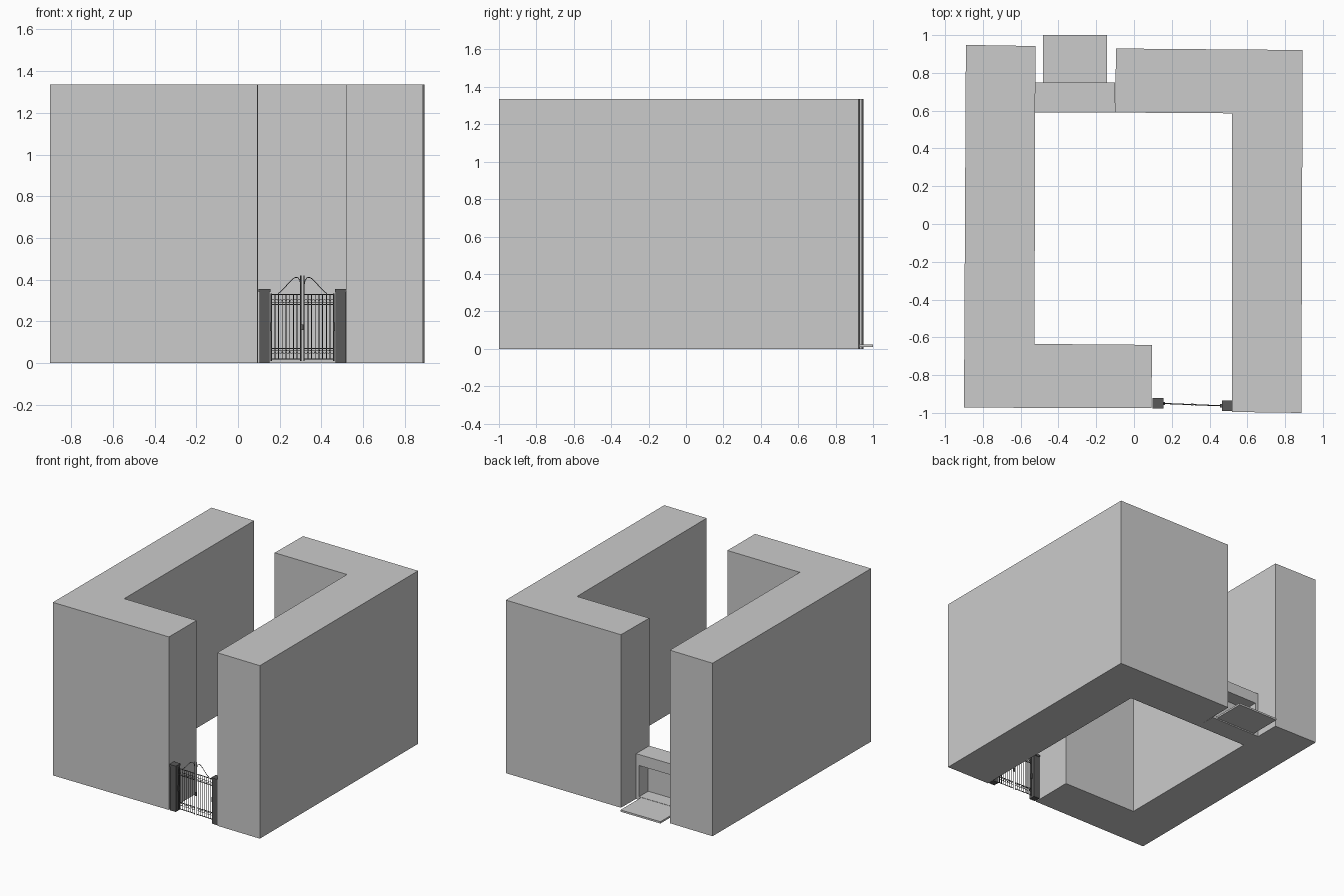
import bpy, bmesh, math
from mathutils import Vector

if "Cube" in bpy.data.objects:
    bpy.data.objects.remove(bpy.data.objects["Cube"])

H = 1.335

dark = bpy.data.materials.new("dark_metal")
dark.diffuse_color = (0.1, 0.1, 0.1, 1)
dark.use_nodes = True
dark.node_tree.nodes["Principled BSDF"].inputs["Base Color"].default_value = dark.diffuse_color


def finish(name, bm, mat=None):
    bmesh.ops.recalc_face_normals(bm, faces=bm.faces)
    me = bpy.data.meshes.new(name)
    bm.to_mesh(me)
    bm.free()
    ob = bpy.data.objects.new(name, me)
    bpy.context.collection.objects.link(ob)
    if mat:
        me.materials.append(mat)
    return ob


def prism(name, outline, z0, z1, mat=None):
    bm = bmesh.new()
    base = bm.faces.new([bm.verts.new((x, y, z0)) for x, y in outline])
    top = bmesh.ops.extrude_face_region(bm, geom=[base], use_keep_orig=True)["geom"]
    bmesh.ops.translate(bm, vec=(0, 0, z1 - z0),
                        verts=[v for v in top if isinstance(v, bmesh.types.BMVert)])
    return finish(name, bm, mat)


def box(name, x, y, z, mat=None):
    return prism(name, [(x[0], y[0]), (x[1], y[0]), (x[1], y[1]), (x[0], y[1])], z[0], z[1], mat)


def wires(name, paths, radius):
    """Thin round bars; each path is (points, closed)."""
    cu = bpy.data.curves.new(name, 'CURVE')
    cu.dimensions = '3D'
    cu.bevel_depth = radius
    cu.bevel_resolution = 1
    cu.use_fill_caps = True
    for pts, closed in paths:
        sp = cu.splines.new('POLY')
        sp.points.add(len(pts) - 1)
        for p, co in zip(sp.points, pts):
            p.co = (*co, 1)
        sp.use_cyclic_u = closed
    cu.materials.append(dark)
    ob = bpy.data.objects.new(name, cu)
    bpy.context.collection.objects.link(ob)


# Two L-shaped building blocks
prism("left_block", [(-0.89, 0.948), (-0.522, 0.942), (-0.527, -0.635), (0.095, -0.64),
                     (0.093, -0.975), (-0.9, -0.972)], 0, H)
prism("right_block", [(0.893, 0.921), (-0.095, 0.929), (-0.1, 0.59), (0.52, 0.586),
                      (0.52, -0.995), (0.886, -1.0)], 0, H)

# Entrance porch with a recessed opening facing the back
x0, x1, y0, y1, top = -0.524, -0.1, 0.59, 0.75, 0.35
bm = bmesh.new()
bmesh.ops.create_cube(bm, size=1)
for v in bm.verts:
    v.co = Vector(((x0 + x1) / 2 + v.co.x * (x1 - x0), (y0 + y1) / 2 + v.co.y * (y1 - y0),
                   top / 2 + v.co.z * top))
bm.normal_update()
face = max(bm.faces, key=lambda f: f.normal.y)
bmesh.ops.inset_region(bm, faces=[face], thickness=0.03)
for v in face.verts:
    v.co.x = x0 + 0.025 if v.co.x < (x0 + x1) / 2 else x1 - 0.025
    v.co.z = 0.025 if v.co.z < top / 2 else 0.265
inner = bmesh.ops.extrude_discrete_faces(bm, faces=[face])["faces"][0]
bmesh.ops.translate(bm, vec=(0, -0.11, 0), verts=inner.verts)
bmesh.ops.remove_doubles(bm, verts=bm.verts, dist=1e-5)
finish("entrance_porch", bm)
box("entrance_step", (-0.482, -0.142), (0.75, 1.0), (0.009, 0.023))


# Gate follows a slightly skewed line between its posts
def gy(x):
    return -0.95 - 0.04 * (x - 0.155)


def P(x, z):
    return (x, gy(x), z)


for side, cx, cy in (("left", 0.127, -0.95), ("right", 0.493, -0.963)):
    for part, h, z in (("post", 0.025, (0, 0.34)), ("post_cap", 0.028, (0.34, 0.355))):
        box(f"gate_{side}_{part}", (cx - h, cx + h), (cy - h, cy + h), z, dark)

# Gate leaves, mirrored about the gate centre
MID = 0.309
frame, bars, rings = [], [], []
for s in (-1, 1):
    a, b = 0.008, 0.15                     # distances from the centre line
    X = lambda d: MID + s * d
    for z in (0.02, 0.07, 0.28, 0.33):
        frame.append(([P(X(a), z), P(X(b), z)], False))
    frame.append(([P(X(b), 0.01), P(X(b), 0.335)], False))
    frame.append(([P(X(a), 0.01), P(X(a), 0.42)], False))
    n = 8
    step = (b - a) / n
    for i in range(1, n):
        bars.append(([P(X(a + i * step), 0.02), P(X(a + i * step), 0.33)], False))
    for i in range(n):
        for zc in (0.055, 0.297):
            d = a + (i + 0.5) * step
            rings.append(([P(X(d) + 0.008 * math.cos(t * math.pi / 5),
                             zc + 0.008 * math.sin(t * math.pi / 5)) for t in range(10)], True))
    # Swept crest over the leaf
    crest = [(0.118, 0.333), (0.105, 0.342), (0.085, 0.362), (0.065, 0.386), (0.048, 0.403),
             (0.034, 0.411), (0.022, 0.41), (0.013, 0.398), (0.008, 0.375)]
    bars.append(([P(X(d), z) for d, z in crest], False))
    # Hinge block beside the post
    hx = X(0.151)
    box("gate_hinge", (hx - 0.005, hx + 0.005), (gy(hx) - 0.008, gy(hx) + 0.008),
        (0.155, 0.195), dark)
wires("gate_frame", frame, 0.0028)
wires("gate_bars", bars, 0.002)
wires("gate_rings", rings, 0.0013)
box("gate_lock", (MID - 0.006, MID + 0.006), (gy(MID) - 0.006, gy(MID) + 0.006), (0.16, 0.185), dark)
